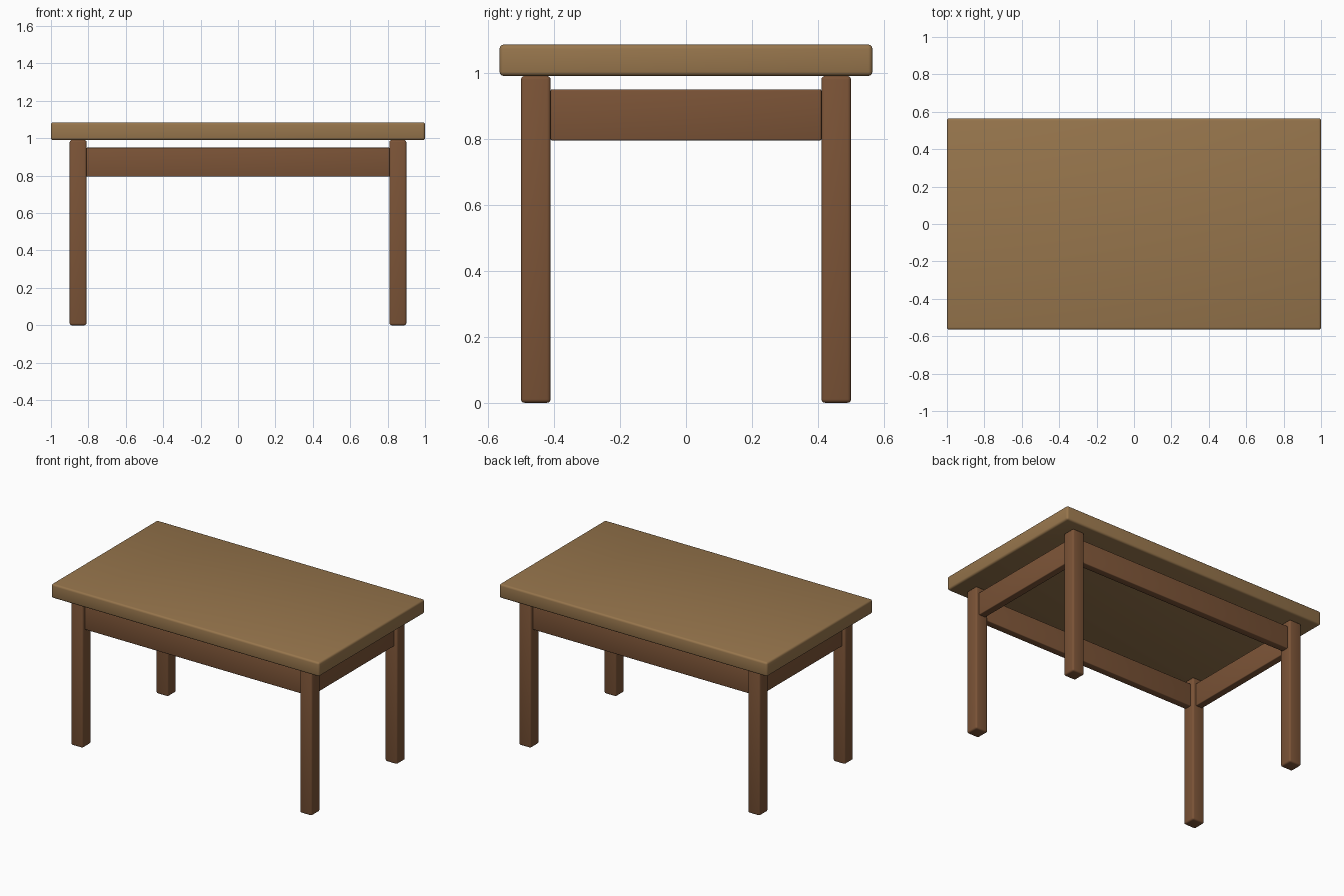
import bpy
import math

if "Cube" in bpy.data.objects:
    bpy.data.objects.remove(bpy.data.objects["Cube"])


def material(name, rgb):
    mat = bpy.data.materials.new(name)
    mat.diffuse_color = (*rgb, 1.0)
    mat.use_nodes = True
    mat.node_tree.nodes["Principled BSDF"].inputs["Base Color"].default_value = mat.diffuse_color
    return mat


def rounded_box(name, center, size, bevel, mat):
    bpy.ops.mesh.primitive_cube_add(size=1, location=center)
    obj = bpy.context.object
    obj.name = name
    obj.scale = size
    bpy.ops.object.transform_apply(location=False, rotation=False, scale=True)
    mod = obj.modifiers.new("rounded_edges", 'BEVEL')
    mod.width = bevel
    mod.segments = 3
    bpy.ops.object.modifier_apply(modifier=mod.name)
    bpy.ops.object.shade_smooth_by_angle(angle=math.radians(35))
    obj.data.materials.append(mat)
    return obj


light_wood = material("light_wood", (0.31, 0.18, 0.073))
dark_wood = material("dark_wood", (0.20, 0.088, 0.038))

LEG_X, LEG_Y, LEG = 0.855, 0.455, 0.09
LEG_HEIGHT = 0.99
APRON_Z, APRON_HEIGHT, APRON_DEPTH = 0.872, 0.155, 0.05

# Table top
rounded_box("table_top", (0, 0, 1.0375), (2.0, 1.13, 0.095), 0.013, light_wood)

# Four legs
for side_x, sx in (("left", -1), ("right", 1)):
    for side_y, sy in (("front", -1), ("back", 1)):
        rounded_box(f"{side_y}_{side_x}_leg",
                    (sx * LEG_X, sy * LEG_Y, LEG_HEIGHT / 2),
                    (LEG, LEG, LEG_HEIGHT), 0.011, dark_wood)

# Long rails between the legs, front and back
for side, sy in (("front", -1), ("back", 1)):
    rounded_box(f"{side}_rail", (0, sy * LEG_Y, APRON_Z),
                (2 * LEG_X - LEG, APRON_DEPTH, APRON_HEIGHT), 0.005, dark_wood)

# Short rails between the legs, left and right
for side, sx in (("left", -1), ("right", 1)):
    rounded_box(f"{side}_rail", (sx * LEG_X, 0, APRON_Z),
                (APRON_DEPTH, 2 * LEG_Y - LEG, APRON_HEIGHT), 0.005, dark_wood)
